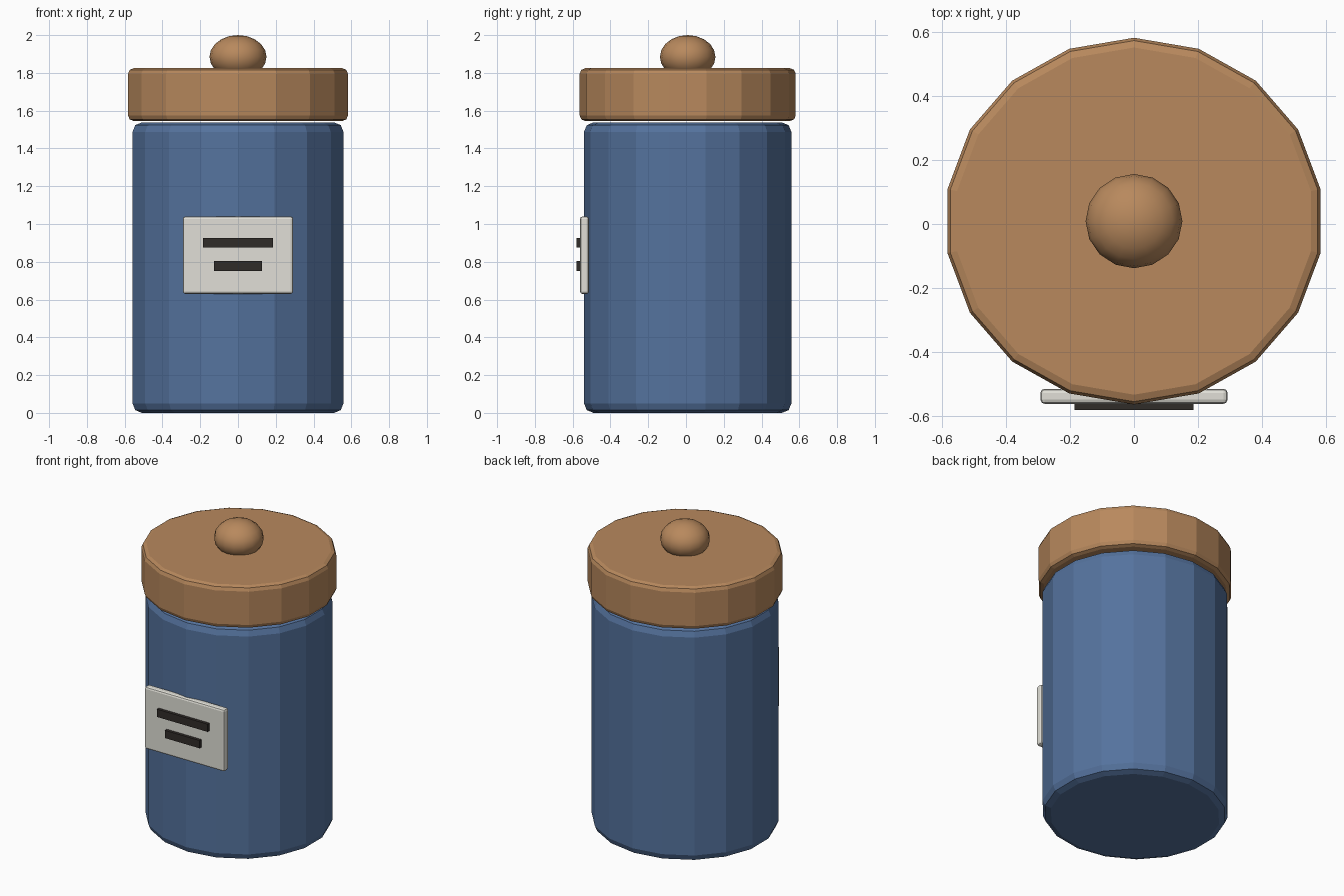
import bpy

if "Cube" in bpy.data.objects:
    bpy.data.objects.remove(bpy.data.objects["Cube"])

CY = 0.009  # jar axis, nudged back because the label sticks out in front


def colour(name, rgb):
    m = bpy.data.materials.new(name)
    m.diffuse_color = (*rgb, 1)
    m.use_nodes = True
    m.node_tree.nodes["Principled BSDF"].inputs["Base Color"].default_value = m.diffuse_color
    return m


def finish(name, mat, bevel=0.0, segments=2):
    o = bpy.context.object
    o.name = name
    bpy.ops.object.transform_apply(location=False, rotation=False, scale=True)
    o.data.materials.append(mat)
    if bevel:
        b = o.modifiers.new("bevel", 'BEVEL')
        b.width = bevel
        b.segments = segments
        b.limit_method = 'ANGLE'
        b.angle_limit = 0.8
    return o


def drum(name, rx, ry, z0, z1, mat, bevel):
    bpy.ops.mesh.primitive_cylinder_add(vertices=18, radius=1, depth=1,
                                        location=(0, CY, (z0 + z1) / 2))
    bpy.context.object.scale = (rx, ry, z1 - z0)
    return finish(name, mat, bevel)


def box(name, half_x, y0, y1, z0, z1, mat, bevel=0.0):
    bpy.ops.mesh.primitive_cube_add(size=1, location=(0, (y0 + y1) / 2, (z0 + z1) / 2))
    bpy.context.object.scale = (2 * half_x, y1 - y0, z1 - z0)
    return finish(name, mat, bevel)


blue = colour("blue_glaze", (0.09, 0.17, 0.34))
wood = colour("wood", (0.48, 0.25, 0.11))
cream = colour("label_white", (0.75, 0.74, 0.68))
dark = colour("dark_ink", (0.03, 0.025, 0.022))

# jar body and lid
drum("jar_body", 0.567, 0.549, 0.0, 1.538, blue, 0.05)
drum("lid", 0.591, 0.572, 1.545, 1.825, wood, 0.03)

# squashed round knob
bpy.ops.mesh.primitive_uv_sphere_add(segments=16, ring_count=10, radius=1,
                                     location=(0, CY, 1.885))
bpy.context.object.scale = (0.151, 0.147, 0.115)
finish("lid_knob", wood)
bpy.ops.object.shade_smooth()

# label plate with two raised bars
box("label", 0.292, -0.561, -0.514, 0.63, 1.04, cream, 0.013)
box("label_bar_upper", 0.185, -0.581, -0.555, 0.876, 0.927, dark)
box("label_bar_lower", 0.127, -0.581, -0.555, 0.752, 0.803, dark)
